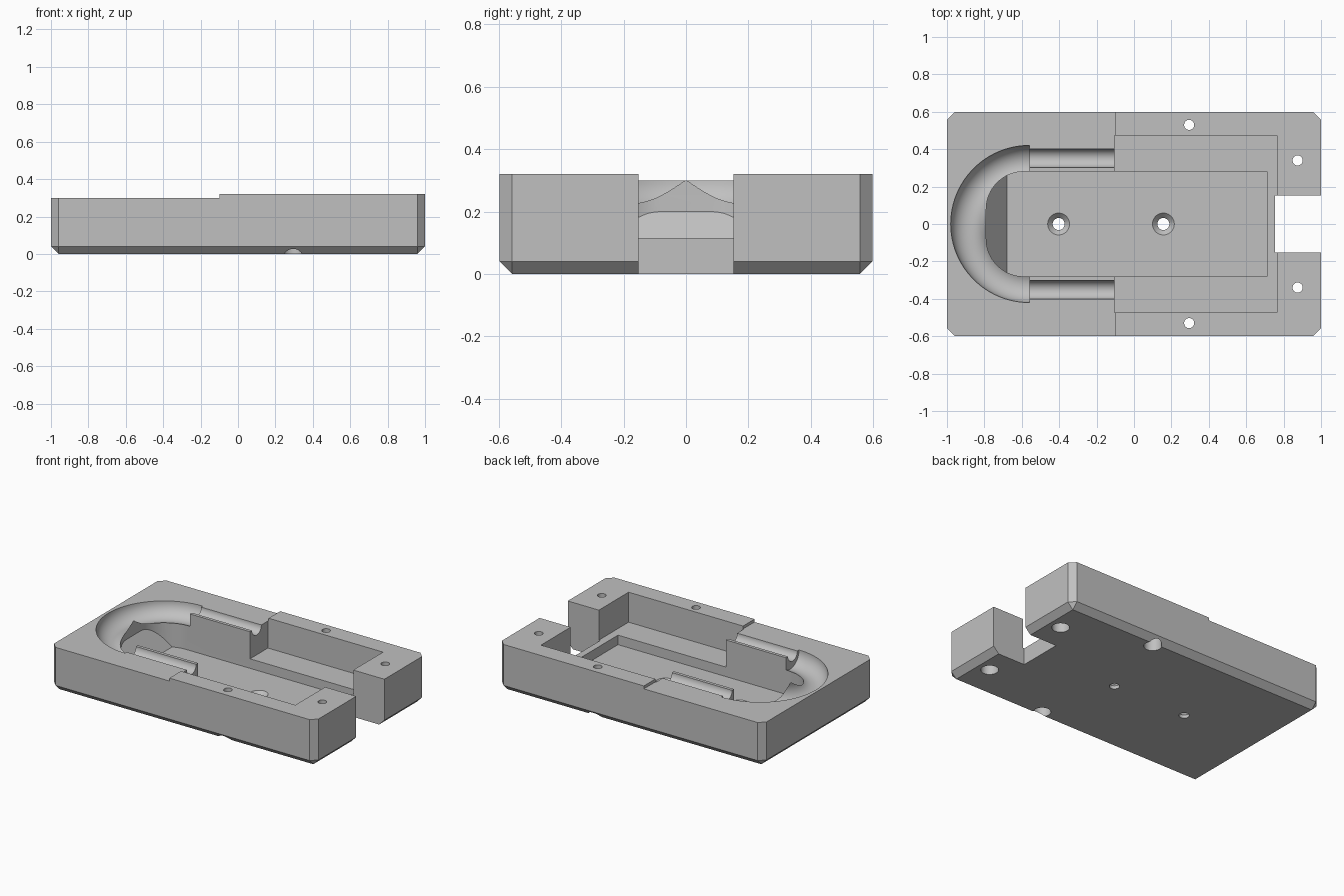
import bpy, bmesh, math
from mathutils import Matrix, Vector

if "Cube" in bpy.data.objects:
    bpy.data.objects.remove(bpy.data.objects["Cube"])

grey = bpy.data.materials.new("plain grey")
grey.use_nodes = True
grey.diffuse_color = (0.53, 0.53, 0.53, 1)
grey.node_tree.nodes["Principled BSDF"].inputs["Base Color"].default_value = (0.53, 0.53, 0.53, 1)


def finish(bm, name):
    bmesh.ops.recalc_face_normals(bm, faces=bm.faces)
    mesh = bpy.data.meshes.new(name)
    bm.to_mesh(mesh)
    bm.free()
    mesh.materials.append(grey)
    obj = bpy.data.objects.new(name, mesh)
    bpy.context.collection.objects.link(obj)
    return obj


def prism(points, z0, z1):
    bm = bmesh.new()
    face = bm.faces.new([bm.verts.new((x, y, z0)) for x, y in points])
    top = bmesh.ops.extrude_face_region(bm, geom=[face])["geom"]
    bmesh.ops.translate(bm, vec=(0, 0, z1 - z0),
                        verts=[v for v in top if isinstance(v, bmesh.types.BMVert)])
    return bm


def box(name, x0, x1, half_y, z0, z1):
    pts = [(x0, -half_y), (x1, -half_y), (x1, half_y), (x0, half_y)]
    return finish(prism(pts, z0, z1), name)


def cone(name, x, y, z0, z1, r0, r1):
    bm = bmesh.new()
    bmesh.ops.create_cone(bm, cap_ends=True, segments=48, radius1=r0, radius2=r1, depth=z1 - z0,
                          matrix=Matrix.Translation((x, y, (z0 + z1) / 2)))
    return finish(bm, name)


# Chamfered block: hull of a bottom rectangle and two octagons
HX, HY, C, TOP, LOW = 1.0, 0.598, 0.04, 0.32, 0.30
bm = bmesh.new()
for sx in (-1, 1):
    for sy in (-1, 1):
        bm.verts.new((sx * (HX - C), sy * (HY - C), 0))
        for z in (C, TOP):
            bm.verts.new((sx * HX, sy * (HY - C), z))
            bm.verts.new((sx * (HX - C), sy * HY, z))
bmesh.ops.convex_hull(bm, input=bm.verts)
bmesh.ops.dissolve_limit(bm, angle_limit=0.01, verts=bm.verts, edges=bm.edges)
body = finish(bm, "housing_block")

# Stepped top, wide pocket and cable notch
cutters = [
    box("step_cutter", -1.1, -0.1, 0.7, LOW, 0.5),
    box("wide_pocket_cutter", -0.105, 0.765, 0.473, 0.115, 0.5),
    box("notch_cutter", 0.755, 1.1, 0.152, -0.1, 0.5),
]

# Deep pocket with rounded far corners and a sloping end
FLOOR, END, RAD, HALF = 0.05, -0.79, 0.2, 0.28
outline = [(0.71, -HALF), (0.71, HALF)]
for sign in (1, -1):
    arc = [(END + RAD - RAD * math.sin(a), sign * (HALF - RAD + RAD * math.cos(a)))
           for a in (math.pi / 2 * i / 16 for i in range(17))]
    outline += arc if sign == 1 else arc[::-1]
bm = prism(outline, FLOOR, 0.5)
foot, head = Vector((-0.68, 0, FLOOR)), Vector((END, 0, 0.2))
along = head - foot
bmesh.ops.bisect_plane(bm, geom=bm.verts[:] + bm.edges[:] + bm.faces[:], plane_co=foot,
                       plane_no=(-along.z, 0, along.x), clear_outer=True)
bmesh.ops.holes_fill(bm, edges=[e for e in bm.edges if e.is_boundary])
cutters.append(finish(bm, "deep_pocket_cutter"))

# U-shaped channel: half ring and two narrow straight grooves
bm = bmesh.new()
ring = bmesh.ops.create_circle(bm, segments=48, radius=0.095,
                               matrix=Matrix.Translation((-0.56, 0.325, LOW))
                               @ Matrix.Rotation(math.pi / 2, 4, 'Y'))
bmesh.ops.spin(bm, geom=bm.verts[:] + bm.edges[:], cent=(-0.56, 0, 0), axis=(0, 0, 1),
               angle=math.pi, steps=48)
bmesh.ops.holes_fill(bm, edges=[e for e in bm.edges if e.is_boundary])
cutters.append(finish(bm, "bend_cutter"))
for side in (-1, 1):
    bm = bmesh.new()
    bmesh.ops.create_cone(bm, cap_ends=True, segments=48, radius1=0.05, radius2=0.05, depth=0.55,
                          matrix=Matrix.Translation((-0.325, side * 0.352, LOW))
                          @ Matrix.Rotation(math.pi / 2, 4, 'Y'))
    cutters.append(finish(bm, "groove_cutter"))

# Rim screw holes, counterbored from below
for x, y in ((0.295, 0.53), (0.875, 0.34)):
    for side in (-1, 1):
        cutters.append(cone("rim_hole_cutter", x, side * y, -0.1, 0.5, 0.027, 0.027))
        cutters.append(cone("counterbore_cutter", x, side * y, -0.1, 0.1, 0.055, 0.055))

# Countersunk floor holes
for x in (-0.403, 0.157):
    cutters.append(cone("floor_hole_cutter", x, 0, -0.1, 0.2, 0.032, 0.032))
    cutters.append(cone("countersink_cutter", x, 0, FLOOR - 0.03, FLOOR + 0.01, 0.03, 0.068))

bpy.ops.object.select_all(action='DESELECT')
bpy.context.view_layer.objects.active = body
body.select_set(True)
for cutter in cutters:
    cutter.hide_render = True
    mod = body.modifiers.new(cutter.name, 'BOOLEAN')
    mod.operation, mod.solver, mod.object = 'DIFFERENCE', 'EXACT', cutter
    bpy.ops.object.modifier_apply(modifier=mod.name)
    bpy.data.objects.remove(cutter)
bpy.ops.object.shade_smooth_by_angle(angle=math.radians(25))
